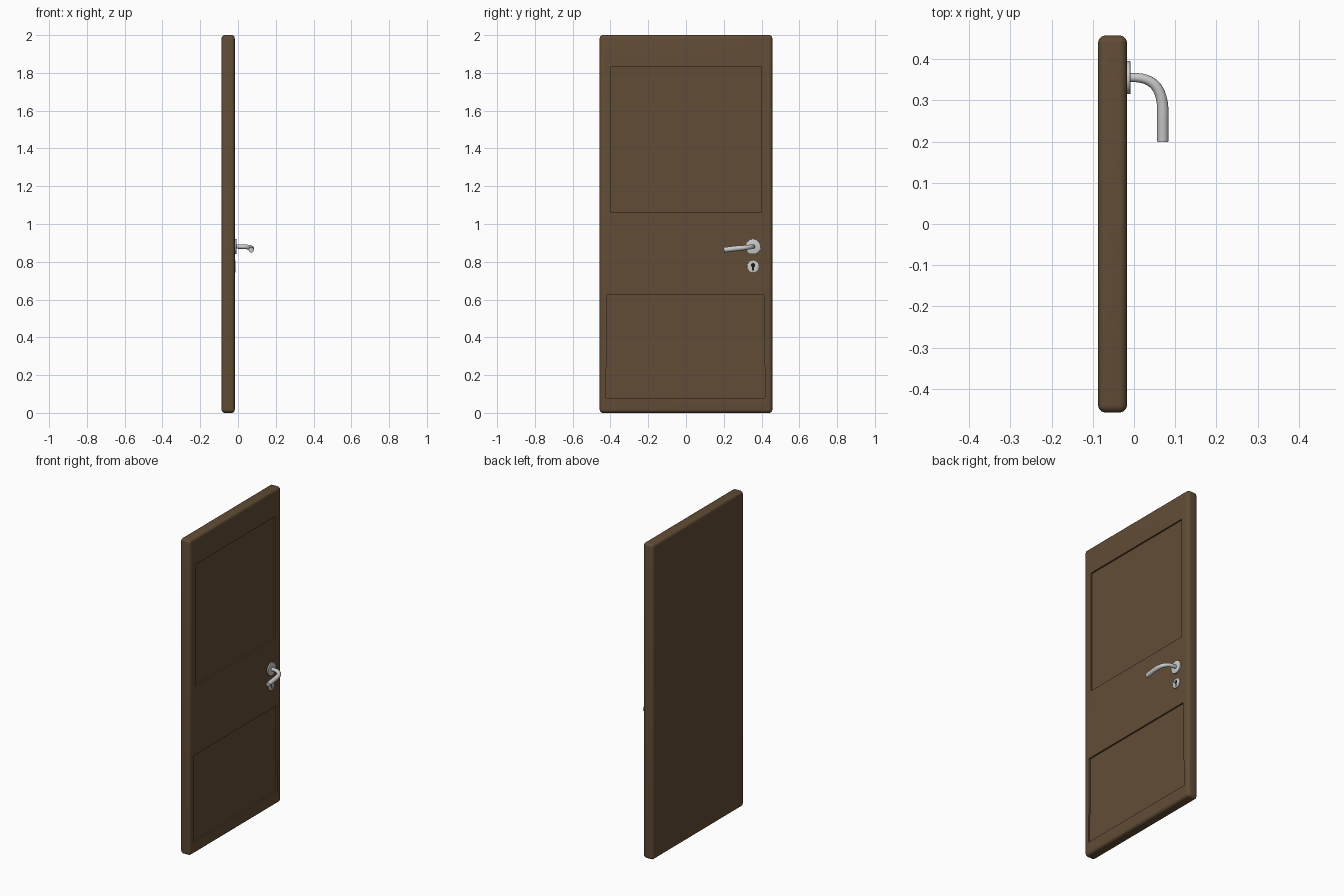
import bpy, bmesh, math
from mathutils import Matrix, Vector

if "Cube" in bpy.data.objects:
    bpy.data.objects.remove(bpy.data.objects["Cube"])

FACE = -0.017          # front face of the door
BACK = -0.087
LOCK_Y = 0.355


def material(name, color):
    m = bpy.data.materials.new(name)
    m.diffuse_color = (*color, 1)
    m.use_nodes = True
    m.node_tree.nodes["Principled BSDF"].inputs["Base Color"].default_value = m.diffuse_color
    return m


def finish(name, bm, mat=None):
    bmesh.ops.recalc_face_normals(bm, faces=bm.faces)
    me = bpy.data.meshes.new(name)
    bm.to_mesh(me)
    bm.free()
    ob = bpy.data.objects.new(name, me)
    bpy.context.collection.objects.link(ob)
    if mat:
        me.materials.append(mat)
    return ob


def prism(name, yz, x0, x1, mat=None):
    """Extrude a y-z outline along x."""
    bm = bmesh.new()
    f = bm.faces.new([bm.verts.new((x0, y, z)) for y, z in yz])
    r = bmesh.ops.extrude_face_region(bm, geom=[f])
    vs = [v for v in r["geom"] if isinstance(v, bmesh.types.BMVert)]
    bmesh.ops.translate(bm, vec=(x1 - x0, 0, 0), verts=vs)
    return finish(name, bm, mat)


def circle(y, z, r, n=48, a0=0.0, a1=2 * math.pi, closed=True):
    steps = n if closed else n - 1
    return [(y + r * math.cos(a0 + (a1 - a0) * i / steps),
             z + r * math.sin(a0 + (a1 - a0) * i / steps)) for i in range(n)]


def activate(ob):
    bpy.ops.object.select_all(action='DESELECT')
    ob.select_set(True)
    bpy.context.view_layer.objects.active = ob


def bevel(ob, width, segments):
    activate(ob)
    m = ob.modifiers.new("bevel", 'BEVEL')
    m.width, m.segments, m.limit_method = width, segments, 'ANGLE'
    m.angle_limit = math.radians(40)
    bpy.ops.object.modifier_apply(modifier=m.name)


def cut(ob, cutter):
    activate(ob)
    m = ob.modifiers.new("cut", 'BOOLEAN')
    m.operation, m.solver, m.object = 'DIFFERENCE', 'EXACT', cutter
    bpy.ops.object.modifier_apply(modifier=m.name)
    bpy.data.objects.remove(cutter)


def smooth(ob):
    activate(ob)
    bpy.ops.object.shade_smooth_by_angle(angle=math.radians(35))


wood = material("wood", (0.12, 0.073, 0.036))
dark = material("keyhole_dark", (0.01, 0.01, 0.01))

# Door slab with rounded edges and two shallow recessed panels
door = prism("door_slab", [(-0.457, 0), (0.457, 0), (0.457, 2), (-0.457, 2)],
             BACK, FACE, wood)
bevel(door, 0.018, 5)
upper = [(-0.40, 1.06), (0.40, 1.06), (0.40, 1.83), (-0.40, 1.83)]
lower = [(-0.423, 0.08), (0.419, 0.08), (0.419, 0.235), (0.413, 0.27),
         (0.413, 0.625), (-0.417, 0.625), (-0.417, 0.27), (-0.423, 0.235)]
for outline in (upper, lower):
    cut(door, prism("panel_cutter", outline, FACE - 0.01, FACE + 0.02, wood))
smooth(door)

# Round plate behind the lever
rosette = prism("handle_rosette", circle(LOCK_Y, 0.88, 0.04), FACE - 0.003, -0.009)
bevel(rosette, 0.001, 2)
smooth(rosette)

# Lock plate with a keyhole cut through it
plate = prism("lock_plate", circle(LOCK_Y, 0.775, 0.031), FACE - 0.003, -0.012)
bevel(plate, 0.001, 2)
keyhole = circle(LOCK_Y, 0.782, 0.011, 20, math.radians(-60), math.radians(240), False)
keyhole += [(LOCK_Y - 0.0055, 0.754), (LOCK_Y + 0.0055, 0.754)]
cut(plate, prism("keyhole_cutter", keyhole, FACE - 0.01, 0.0))
smooth(plate)
prism("keyhole", keyhole, FACE - 0.002, FACE + 0.001, dark)

# Curved lever, thickening slightly towards the tip
curve = bpy.data.curves.new("door_lever", 'CURVE')
curve.dimensions = '3D'
curve.bevel_depth = 0.014
curve.bevel_resolution = 6
curve.resolution_u = 14
curve.use_fill_caps = True
spline = curve.splines.new('BEZIER')
path = [((-0.013, 0.355, 0.88), (0.004, 0, 0), 0.78),
        ((0.0, 0.355, 0.88), (0.05, 0, 0), 0.78),
        ((0.07, 0.27, 0.871), (0, -0.055, -0.005), 1.0),
        ((0.07, 0.20, 0.863), (0, -0.02, -0.002), 1.0)]
spline.bezier_points.add(len(path) - 1)
for i, (p, (co, t, r)) in enumerate(zip(spline.bezier_points, path)):
    co, t = Vector(co), Vector(t)
    p.handle_left_type = p.handle_right_type = 'FREE'
    back = 0.08 if i == 1 else 1.0
    p.co, p.handle_left, p.handle_right, p.radius = co, co - t * back, co + t, r
    if i == 2:
        p.handle_right = co + t * 0.4
lever = bpy.data.objects.new("door_lever", curve)
bpy.context.collection.objects.link(lever)
activate(lever)
bpy.ops.object.convert(target='MESH')
smooth(bpy.context.view_layer.objects.active)
